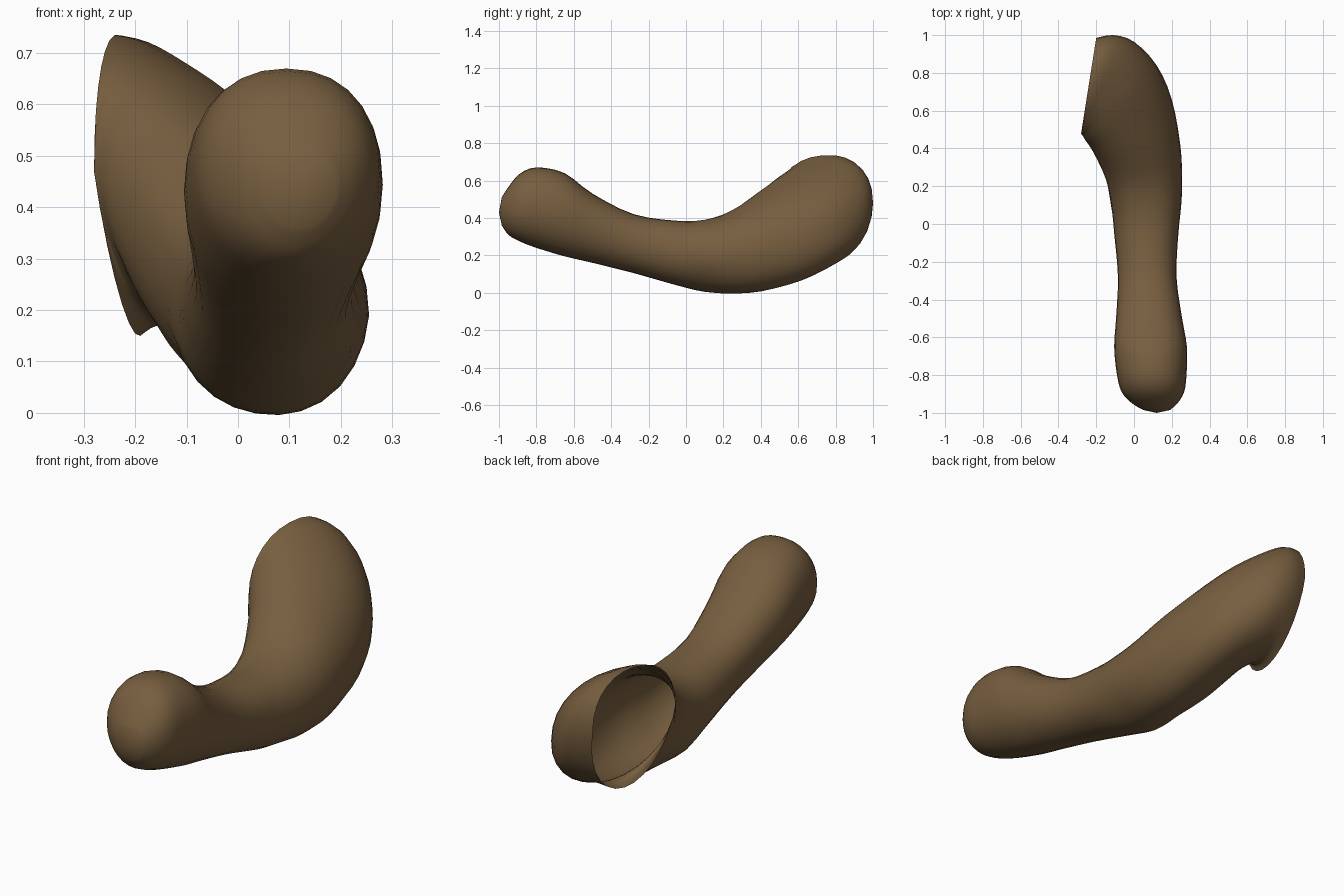
import bpy
import bmesh
from math import cos, sin, pi, copysign
from mathutils import Vector

SIDES = 28      # points around each cross-section
STEPS = 3       # smooth steps between neighbouring sections

if "Cube" in bpy.data.objects:
    bpy.data.objects.remove(bpy.data.objects["Cube"], do_unlink=True)


def make_material(name, colour):
    material = bpy.data.materials.new(name)
    material.use_nodes = True
    material.diffuse_color = colour
    shader = material.node_tree.nodes["Principled BSDF"]
    shader.inputs["Base Color"].default_value = colour
    shader.inputs["Roughness"].default_value = 0.8
    return material


def section(inner, outer, low, high, lean=0.0, power=0.9):
    """Oval ring through two side points; lean shifts its lowest point in x,
    and a power under one squares off its upper half."""
    inner, outer = Vector(inner), Vector(outer)
    middle, half = (inner + outer) / 2, (outer - inner) / 2
    ring = []
    for i in range(SIDES):
        a = 2 * pi * i / SIDES
        c, s = cos(a), sin(a)
        if s > 0:
            c, s = copysign(abs(c) ** power, c), s ** power
        point = middle + half * c
        point.z += s * (high - middle.z if s > 0 else middle.z - low)
        point.x -= lean * min(s, 0)
        ring.append(point)
    return ring


def blend(p, q, r, s, t):
    """Smooth curve from q to r, guided by the neighbours p and s."""
    return 0.5 * (2 * q + (r - p) * t + (2 * p - 5 * q + 4 * r - s) * t * t
                  + (3 * q - p - 3 * r + s) * t ** 3)


# Straight part: y, right edge, left edge, bottom, middle, top
body = [
    (-0.985, 0.05, 0.19, 0.36, 0.44, 0.51),
    (-0.95, -0.01, 0.23, 0.31, 0.45, 0.565),
    (-0.89, -0.065, 0.265, 0.275, 0.46, 0.635),
    (-0.8, -0.09, 0.278, 0.24, 0.46, 0.67),
    (-0.65, -0.105, 0.28, 0.195, 0.43, 0.64),
    (-0.5, -0.095, 0.255, 0.16, 0.36, 0.53),
    (-0.28, -0.085, 0.225, 0.105, 0.27, 0.42),
    (-0.05, -0.105, 0.235, 0.04, 0.21, 0.385),
]
# Bend towards the opening: inner side, outer side, bottom, top
bend = [
    ((-0.12, 0.1, 0.22), (0.25, 0.1, 0.19), 0.005, 0.39),
    ((-0.15, 0.24, 0.28), (0.255, 0.24, 0.19), 0.0, 0.43),
    ((-0.215, 0.38, 0.38), (0.245, 0.42, 0.21), 0.02, 0.52),
    ((-0.255, 0.44, 0.44), (0.2, 0.66, 0.26), 0.07, 0.595),
    ((-0.27, 0.465, 0.46), (0.12, 0.84, 0.33), 0.12, 0.65),
    ((-0.278, 0.475, 0.47), (0.0, 0.965, 0.41), 0.16, 0.695),
    ((-0.28, 0.48, 0.47), (-0.11, 1.0, 0.48), 0.17, 0.725),
    ((-0.28, 0.48, 0.47), (-0.2, 0.985, 0.51), 0.15, 0.735),
]

rings = []
for y, right, left, low, mid, high in body:
    rings.append(section((right, y, mid), (left, y, mid), low, high))
for n, (inner, outer, low, high) in enumerate(bend):
    f = n / (len(bend) - 1)
    rings.append(section(inner, outer, low, high, 0.08 * f - 0.03))

# Smooth the loft lengthwise
rows = []
for k in range(len(rings) - 1):
    four = [rings[max(k - 1, 0)], rings[k], rings[k + 1],
            rings[min(k + 2, len(rings) - 1)]]
    for j in range(STEPS):
        rows.append([blend(*points, j / STEPS) for points in zip(*four)])
rows.append(rings[-1])

# Skin: rounded front end, open rim at the back
bm = bmesh.new()
loops = [[bm.verts.new(p) for p in row] for row in rows]
tip = bm.verts.new((0.12, -1.0, 0.43))
for i in range(SIDES):
    n = (i + 1) % SIDES
    bm.faces.new((tip, loops[0][i], loops[0][n]))
    for a, b in zip(loops, loops[1:]):
        bm.faces.new((a[i], b[i], b[n], a[n]))
for face in bm.faces:
    face.smooth = True
mesh = bpy.data.meshes.new("curved_tube")
bm.to_mesh(mesh)
bm.free()
tube = bpy.data.objects.new("curved_tube", mesh)
bpy.context.collection.objects.link(tube)
mesh.materials.append(make_material("earthy_brown", (0.185, 0.113, 0.05, 1)))
